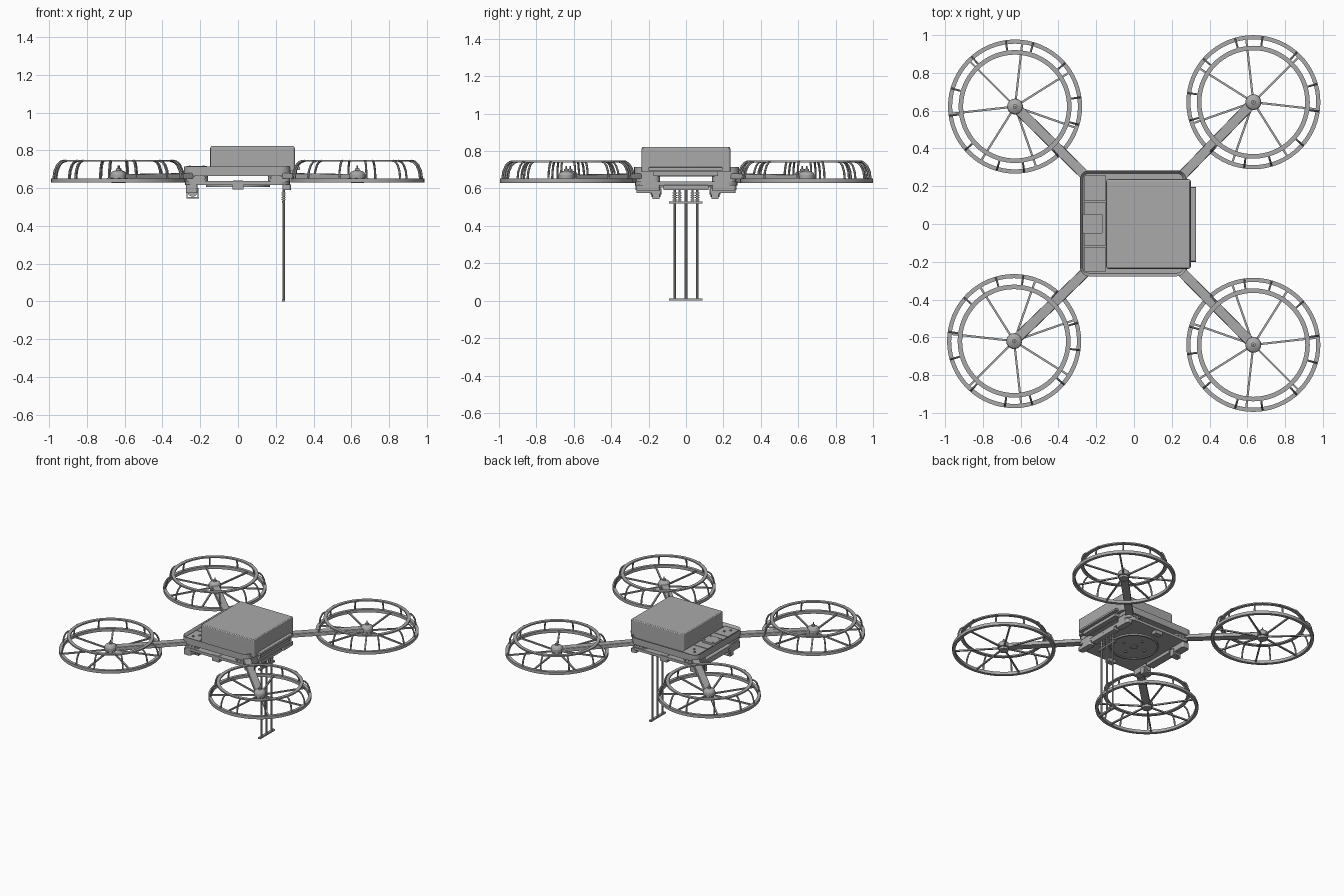
import bpy, bmesh, math
from mathutils import Vector, Matrix

cube = bpy.data.objects.get("Cube")
if cube:
    bpy.data.objects.remove(cube, do_unlink=True)

grey = bpy.data.materials.new("mid grey")
grey.use_nodes = True
grey.diffuse_color = (0.4, 0.4, 0.4, 1)
grey.node_tree.nodes["Principled BSDF"].inputs["Base Color"].default_value = (0.4, 0.4, 0.4, 1)
parts = []


def finish(name, bm):
    """Turn a bmesh into a named grey object."""
    bmesh.ops.recalc_face_normals(bm, faces=bm.faces)
    mesh = bpy.data.meshes.new(name)
    bm.to_mesh(mesh)
    bm.free()
    mesh.materials.append(grey)
    obj = bpy.data.objects.new(name, mesh)
    bpy.context.collection.objects.link(obj)
    parts.append(obj)
    return obj


def block(bm, x, y, z, corner=0, edge=0, recess=None):
    """Box from (min, max) pairs, with rounded corners, soft top and a tray recess."""
    b = bmesh.new()
    bmesh.ops.create_cube(b, size=1)
    for v in b.verts:
        for i, (lo, hi) in enumerate((x, y, z)):
            v.co[i] = hi if v.co[i] > 0 else lo
    if corner:
        upright = [e for e in b.edges if abs(e.verts[0].co.z - e.verts[1].co.z) > 1e-5]
        bmesh.ops.bevel(b, geom=upright, offset=corner, segments=5, profile=0.5, affect='EDGES')
    top = [f for f in b.faces if f.calc_center_median().z > z[1] - 1e-5]
    if recess:
        bmesh.ops.inset_region(b, faces=top, thickness=recess[0])
        bmesh.ops.translate(b, verts=top[0].verts, vec=(0, 0, -recess[1]))
    elif edge:
        bmesh.ops.bevel(b, geom=list(top[0].edges), offset=edge, segments=3, profile=0.5, affect='EDGES')
    tmp = bpy.data.meshes.new("tmp")
    b.to_mesh(tmp)
    b.free()
    bm.from_mesh(tmp)
    bpy.data.meshes.remove(tmp)


def rod(bm, p, q, r, sides=6):
    """Straight round bar between two points."""
    p, q = Vector(p), Vector(q)
    d = q - p
    m = Matrix.Translation((p + q) / 2) @ d.to_track_quat('Z', 'Y').to_matrix().to_4x4()
    bmesh.ops.create_cone(bm, cap_ends=True, segments=sides, radius1=r, radius2=r,
                          depth=d.length, matrix=m)


def beam(bm, p, q, width, height, edge=0):
    """Flat-topped bar between two points."""
    p, span = Vector(p), Vector(q) - Vector(p)
    b = bmesh.new()
    block(b, (0, span.length), (-width / 2, width / 2), (-height / 2, height / 2), edge=edge)
    b.transform(Matrix.Translation(p) @ span.to_track_quat('X', 'Z').to_matrix().to_4x4())
    tmp = bpy.data.meshes.new("tmp")
    b.to_mesh(tmp)
    b.free()
    bm.from_mesh(tmp)
    bpy.data.meshes.remove(tmp)


def lathe(bm, profile, centre, sides=24, closed=False):
    """Spin (radius, height) points round a vertical axis."""
    pts = [Vector((centre[0] + r, centre[1], z)) for r, z in profile]
    vs = [bm.verts.new(p) for p in pts]
    pairs = list(zip(vs, vs[1:] + vs[:1]))
    es = [bm.edges.new(p) for p in (pairs if closed else pairs[:-1])]
    bmesh.ops.spin(bm, geom=vs + es, cent=(centre[0], centre[1], 0), axis=(0, 0, 1),
                   angle=math.tau, steps=sides, use_merge=True)
    bmesh.ops.remove_doubles(bm, verts=bm.verts, dist=1e-5)


def simple_block(name, *args, **kw):
    bm = bmesh.new()
    block(bm, *args, **kw)
    finish(name, bm)


# Four rotor units, mirrored about both axes
rotors = {"back_left": (0.632, 0.645), "back_right": (-0.63, 0.622),
          "front_left": (0.632, -0.64), "front_right": (-0.635, -0.62)}
for where, (cx, cy) in rotors.items():
    sx, sy = math.copysign(1, cx), math.copysign(1, cy)

    def at(r, deg, z):
        a = math.radians(deg)
        return (cx + sx * r * math.cos(a), cy + sy * r * math.sin(a), z)

    # Guard rings
    for name, r0, r1, z0, z1 in (("lower", 0.333, 0.355, 0.63, 0.652),
                                 ("upper", 0.275, 0.299, 0.74, 0.75)):
        bm = bmesh.new()
        lathe(bm, [(r0, z0), (r1, z0), (r1, z1), (r0, z1)], (cx, cy), 64, True)
        finish(where + "_" + name + "_guard_ring", bm)
    # Curved ribs joining the rings
    bm = bmesh.new()
    bow = [(0.346, 0.648), (0.34, 0.69), (0.326, 0.722), (0.309, 0.739), (0.288, 0.745)]
    for quarter in range(0, 360, 90):
        for offset in (-12, 12, 45):
            pts = [at(r, quarter + offset + 4, z) for r, z in bow]
            for p, q in zip(pts, pts[1:]):
                rod(bm, p, q, 0.006)
    finish(where + "_guard_ribs", bm)
    # Seven spokes, one pointing straight away from the arm
    bm = bmesh.new()
    for k in range(7):
        deg = 45 + 360 * k / 7
        beam(bm, at(0.02, deg, 0.648), at(0.34, deg, 0.642), 0.011, 0.01)
    finish(where + "_spokes", bm)
    # Motor
    bm = bmesh.new()
    lathe(bm, [(0, 0.628), (0.034, 0.628), (0.034, 0.645), (0.042, 0.647), (0.042, 0.672),
               (0.036, 0.684), (0.024, 0.691), (0.012, 0.694), (0.012, 0.704),
               (0.004, 0.706), (0.004, 0.72), (0, 0.72)], (cx, cy))
    finish(where + "_motor", bm)
    # Arm running out of the body corner
    bm = bmesh.new()
    beam(bm, (sx * 0.2, sy * 0.2, 0.667), (cx, cy, 0.66), 0.054, 0.028, 0.006)
    finish(where + "_arm", bm)
    # Corner clamp between the two body plates
    bm = bmesh.new()
    xs = sorted((sx * 0.16, sx * 0.275))
    ys = sorted((sy * 0.14, sy * 0.268))
    block(bm, xs, ys, (0.635, 0.67), corner=0.03)
    for i in range(3):
        x = sx * (0.18 + 0.025 * i)
        rod(bm, (x, sy * 0.25, 0.655), (x, sy * 0.274, 0.655), 0.008, 10)
    finish(where + "_arm_clamp", bm)

# Body: upper tray, lower plate and equipment box
simple_block("upper_tray", (-0.287, 0.277), (-0.277, 0.284), (0.665, 0.715),
             corner=0.05, recess=(0.016, 0.024))
simple_block("lower_plate", (-0.28, 0.275), (-0.272, 0.275), (0.617, 0.637), corner=0.06)
simple_block("equipment_box", (-0.147, 0.301), (-0.237, 0.237), (0.69, 0.823),
             corner=0.012, edge=0.012)

# Deck panels, hatch and bolts beside the box
bm = bmesh.new()
for y0, y1 in ((-0.255, -0.123), (-0.117, 0.117), (0.123, 0.26)):
    block(bm, (-0.265, -0.15), (y0, y1), (0.688, 0.702))
finish("deck_panels", bm)
simple_block("deck_hatch", (-0.272, -0.165), (-0.05, 0.052), (0.695, 0.716), corner=0.008)
bm = bmesh.new()
for s in (-1, 1):
    for x, y in ((-0.225, 0.215), (-0.195, 0.18)):
        rod(bm, (x, s * y, 0.695), (x, s * y, 0.708), 0.008, 12)
    for x in (-0.255, -0.182):
        rod(bm, (x, s * 0.036, 0.712), (x, s * 0.036, 0.72), 0.005, 10)
finish("deck_bolts", bm)

# Side panel and hinge bar
bm = bmesh.new()
block(bm, (0.27, 0.328), (-0.2, 0.195), (0.697, 0.714), edge=0.006)
block(bm, (0.27, 0.312), (-0.175, 0.17), (0.667, 0.69))
finish("side_hinge_panel", bm)

# Underside disc with raised rim, screws and edge latches
bm = bmesh.new()
lathe(bm, [(0, 0.606), (0.025, 0.606), (0.025, 0.612), (0.158, 0.612), (0.158, 0.606),
           (0.17, 0.606), (0.17, 0.62)], (0, 0), 48)
finish("underside_disc", bm)
bm = bmesh.new()
for a in range(0, 360, 90):
    c, s = math.cos(math.radians(a)), math.sin(math.radians(a))
    rod(bm, (0.09 * c, 0.09 * s, 0.605), (0.09 * c, 0.09 * s, 0.614), 0.01, 12)
finish("underside_screws", bm)
bm = bmesh.new()
for s in (-1, 1):
    block(bm, (-0.03, 0.03), sorted((s * 0.23, s * 0.27)), (0.592, 0.64), edge=0.005)
finish("edge_latches", bm)

# Equipment rails under both side edges
for name, x0, x1, z in (("right_rail", -0.275, -0.215, 0.575), ("left_rail", 0.235, 0.28, 0.59)):
    bm = bmesh.new()
    block(bm, (x0, x1), (-0.12, 0.12), (0.592, 0.618), edge=0.004)
    for s in (-1, 1):
        block(bm, (x0, x1), sorted((s * 0.14, s * 0.265)), (z, 0.618), corner=0.012)
    finish(name, bm)

# Sensor pods hanging from the right rail
for name, y in (("front_sensor_pod", -0.16), ("back_sensor_pod", 0.155)):
    bm = bmesh.new()
    rod(bm, (-0.24, y - 0.024, 0.583), (-0.24, y + 0.024, 0.583), 0.028, 24)
    rod(bm, (-0.24, y - 0.03, 0.583), (-0.24, y + 0.03, 0.583), 0.015, 16)
    block(bm, (-0.272, -0.206), (y - 0.018, y + 0.018), (0.545, 0.553))
    for x in (-0.27, -0.211):
        block(bm, (x - 0.003, x + 0.003), (y - 0.018, y + 0.018), (0.545, 0.6))
    finish(name, bm)

# Hanging stand: crossbars, posts and ringed dampers
bm = bmesh.new()
for z in (0.0, 0.52):
    block(bm, (0.232, 0.25), (-0.09, 0.087), (z, z + 0.011))
finish("stand_crossbars", bm)
bm = bmesh.new()
for y in (-0.06, 0, 0.06):
    rod(bm, (0.241, y, 0.008), (0.241, y, 0.595), 0.007, 10)
finish("stand_posts", bm)
bm = bmesh.new()
for y in (-0.06, -0.035, 0.035, 0.06):
    rod(bm, (0.241, y, 0.53), (0.241, y, 0.6), 0.006, 10)
    for k in range(4):
        z = 0.536 + 0.012 * k
        rod(bm, (0.241, y, z), (0.241, y, z + 0.006), 0.011, 14)
finish("stand_dampers", bm)

# Smooth curved surfaces while keeping big faces flat and edges crisp
for obj in parts:
    obj.select_set(True)
bpy.context.view_layer.objects.active = parts[0]
bpy.ops.object.shade_smooth_by_angle(angle=math.radians(25))
for obj in parts:
    obj.modifiers.new("flat_faces", 'WEIGHTED_NORMAL').keep_sharp = True
